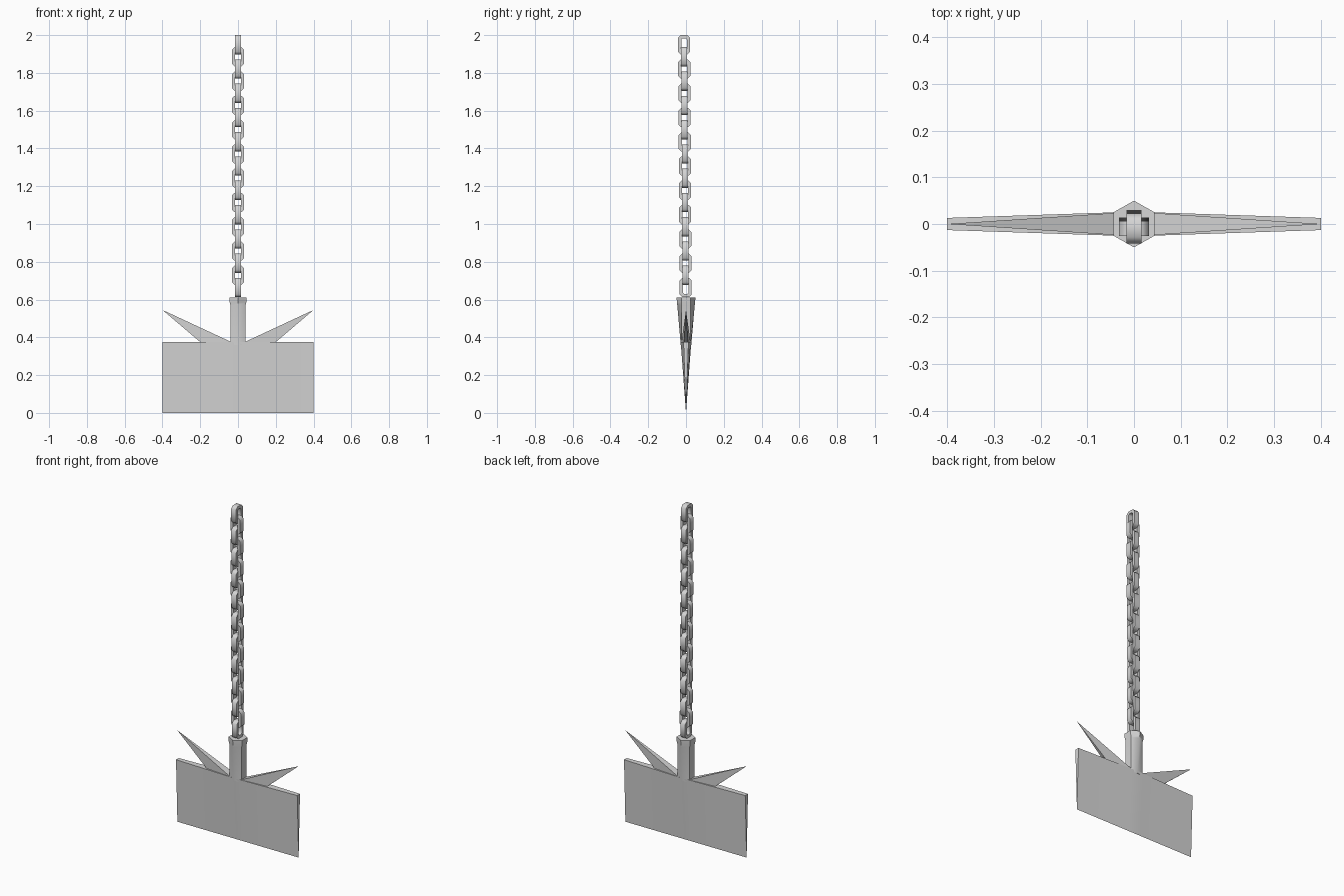
import bpy
import bmesh
import math

cube = bpy.data.objects.get("Cube")
if cube:
    bpy.data.objects.remove(cube, do_unlink=True)

steel = bpy.data.materials.new("light_grey_steel")
steel.use_nodes = True
COLOUR = (0.67, 0.67, 0.67, 1)
steel.diffuse_color = COLOUR
steel.node_tree.nodes["Principled BSDF"].inputs["Base Color"].default_value = COLOUR


def make_object(name, bm):
    """Turn a bmesh into an object, smooth except at sharp edges."""
    bmesh.ops.recalc_face_normals(bm, faces=bm.faces)
    mesh = bpy.data.meshes.new(name)
    bm.to_mesh(mesh)
    bm.free()
    mesh.materials.append(steel)
    mesh.shade_smooth()
    mesh.set_sharp_from_angle(angle=math.radians(50))
    obj = bpy.data.objects.new(name, mesh)
    bpy.context.collection.objects.link(obj)
    return obj


def loft(bm, rings, closed=False):
    """Join rings of points with quads, then cap the ends or close the loop."""
    loops = [[bm.verts.new(p) for p in ring] for ring in rings]
    pairs = list(zip(loops, loops[1:]))
    if closed:
        pairs.append((loops[-1], loops[0]))
    else:
        bm.faces.new(loops[0])
        bm.faces.new(loops[-1])
    n = len(loops[0])
    for a, b in pairs:
        for i in range(n):
            j = (i + 1) % n
            bm.faces.new((a[i], a[j], b[j], b[i]))


# Wedge blade: triangular sections, thickest at the centre
BLADE_TOP = 0.375
bm = bmesh.new()
sections = [(-0.4, 0.013), (-0.04, 0.025), (0, 0.028), (0.04, 0.025), (0.4, 0.013)]
loft(bm, [[(x, 0, 0), (x, -y, BLADE_TOP), (x, y, BLADE_TOP)] for x, y in sections])
make_object("blade", bm)

# Hexagonal stem flaring towards a collar
bm = bmesh.new()
stem_rings = []
for z, half_x, ridge_y, side_y in [
    (0.36, 0.039, 0.028, 0.023),
    (0.57, 0.04, 0.046, 0.024),
    (0.585, 0.044, 0.048, 0.025),
    (0.612, 0.044, 0.05, 0.025),
]:
    stem_rings.append([(0, -ridge_y, z), (half_x, -side_y, z), (half_x, side_y, z),
                       (0, ridge_y, z), (-half_x, side_y, z), (-half_x, -side_y, z)])
loft(bm, stem_rings)
make_object("stem", bm)

# Pair of swept spikes rising from the blade top
for name, side in (("left_spike", 1), ("right_spike", -1)):
    bm = bmesh.new()
    base = [bm.verts.new((side * x, y, BLADE_TOP))
            for x, y in ((0.035, -0.024), (0.2, -0.01), (0.2, 0.01), (0.035, 0.024))]
    tip = bm.verts.new((side * 0.4, 0, 0.545))
    bm.faces.new(base)
    for i in range(4):
        bm.faces.new((base[i], base[(i + 1) % 4], tip))
    make_object(name, bm)


def octagon(w, h, c):
    return [(w, c - h), (w, h - c), (w - c, h), (c - w, h),
            (-w, h - c), (-w, c - h), (c - w, -h), (w - c, -h)]


# One link of rectangular bar, shared by the whole chain
bm = bmesh.new()
HALF_HEIGHT, DEPTH = 0.051, 0.016
link_rings = []
for (ox, oz), (ix, iz) in zip(octagon(0.032, HALF_HEIGHT, 0.014),
                              octagon(0.015, 0.034, 0.006)):
    link_rings.append([(ox, -DEPTH, oz), (ox, DEPTH, oz), (ix, DEPTH, iz), (ix, -DEPTH, iz)])
loft(bm, link_rings, closed=True)
first_link = make_object("chain_link_1", bm)

# Alternate links by a quarter turn, with a slight lean of the chain
LINKS = 21
TOP, BOTTOM = 2 - HALF_HEIGHT, 0.613 + HALF_HEIGHT
for i in range(LINKS):
    t = i / (LINKS - 1)
    link = first_link
    if i:
        link = first_link.copy()
        link.name = f"chain_link_{i + 1}"
        bpy.context.collection.objects.link(link)
    link.location = (0, -0.01 + 0.008 * t, TOP + (BOTTOM - TOP) * t)
    link.rotation_euler.z = math.pi / 2 if i % 2 == 0 else 0
